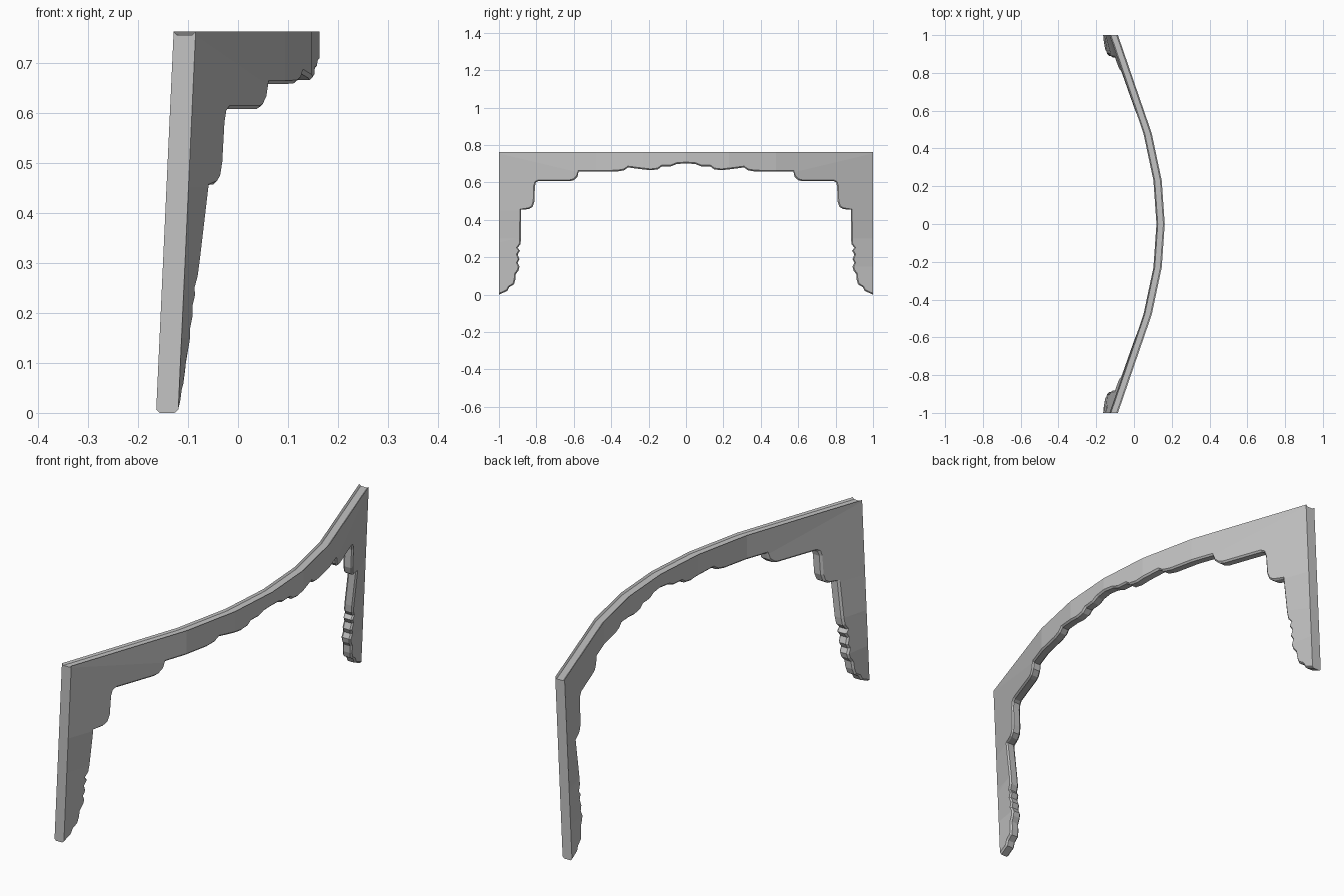
import bpy
import bmesh
from mathutils import Vector

cube = bpy.data.objects.get("Cube")
if cube:
    bpy.data.objects.remove(cube, do_unlink=True)

HEIGHT = 0.755
DEPTH = 0.044
ROUND = 0.007

# Scalloped lower edge, from leg foot to arch centre: (distance from centre, height)
EDGE = [(1, 0), (.955, .02), (.945, .04), (.92, .055), (.912, .08), (.91, .11),
        (.895, .13), (.89, .15), (.9, .17), (.89, .19), (.9, .215), (.888, .235),
        (.9, .25), (.885, .27), (.882, .3), (.882, .455), (.84, .457), (.82, .47),
        (.81, .5), (.808, .58), (.802, .6), (.79, .607), (.62, .607), (.6, .612),
        (.58, .63), (.575, .657), (.37, .658), (.33, .665), (.31, .68), (.25, .672),
        (.19, .665), (.15, .67), (.13, .685), (.08, .686), (.05, .698), (0, .702)]

# Plan of the bowed wall: (distance from centre, x of the convex face)
BOW = [(0, .163), (.23, .147), (.48, .094), (1, -.085)]


def wall_x(a):
    for (a0, x0), (a1, x1) in zip(BOW, BOW[1:]):
        if a <= a1:
            return x0 + (x1 - x0) * (a - a0) / (a1 - a0)
    return BOW[-1][1]


def leg_x(a, z):
    # leaning leg panel, twisting outward towards the foot
    slope = .356 - .64 * max(0, .45 - z)
    return BOW[-1][1] - .046 * (HEIGHT - z) + slope * (1 - a)


def inset_outline(points, amount):
    # pull the scalloped edge inwards, leaving top and ends straight
    result = []
    for i, p in enumerate(points):
        if p.y == HEIGHT:
            result.append(p.copy())
        elif abs(p.x) == 1:
            result.append(p + Vector((0, amount)))
        else:
            run = (points[i + 1] - points[i - 1]).normalized()
            result.append(p + amount * Vector((-run.y, run.x)))
    return result


half = [Vector((-a, z)) for a, z in EDGE]
outline = half + [Vector((-p.x, p.y)) for p in reversed(half[:-1])]
outline += [Vector((1, HEIGHT)), Vector((-1, HEIGHT))]
inner = inset_outline(outline, ROUND)

# Board with chamfered rims, built flat
bm = bmesh.new()
layers = [(0, inner), (-ROUND, outline), (ROUND - DEPTH, outline), (-DEPTH, inner)]
rings = [[bm.verts.new((x, p.x, p.y)) for p in pts] for x, pts in layers]
bm.faces.new(rings[0])
bm.faces.new(rings[-1])
count = len(outline)
for r0, r1 in zip(rings, rings[1:]):
    for i in range(count):
        j = (i + 1) % count
        bm.faces.new((r0[i], r0[j], r1[j], r1[i]))


def cut(point, normal):
    bmesh.ops.bisect_plane(bm, geom=bm.verts[:] + bm.edges[:] + bm.faces[:],
                           plane_co=point, plane_no=normal, dist=1e-5)


# Fold lines of the bow, the corner creases and the leg twist
for y in (-.48, -.23, 0, .23, .48):
    cut((0, y, 0), (0, 1, 0))
for side in (-1, 1):
    cut((0, side, HEIGHT), (0, -.238 * side, 1))
for z in (.15, .3, .45):
    cut((0, 0, z), (0, 0, 1))

# Bend the flat board into its bowed, leaning shape
for v in bm.verts:
    a = abs(v.co.y)
    v.co.x += min(wall_x(a), leg_x(a, v.co.z))
bmesh.ops.recalc_face_normals(bm, faces=bm.faces[:])

mesh = bpy.data.meshes.new("scalloped_arch")
bm.to_mesh(mesh)
bm.free()
arch = bpy.data.objects.new("scalloped_arch", mesh)
bpy.context.collection.objects.link(arch)

grey = bpy.data.materials.new("plain_grey")
grey.use_nodes = True
colour = (.55, .55, .55, 1)
grey.diffuse_color = colour
grey.node_tree.nodes["Principled BSDF"].inputs["Base Color"].default_value = colour
mesh.materials.append(grey)
